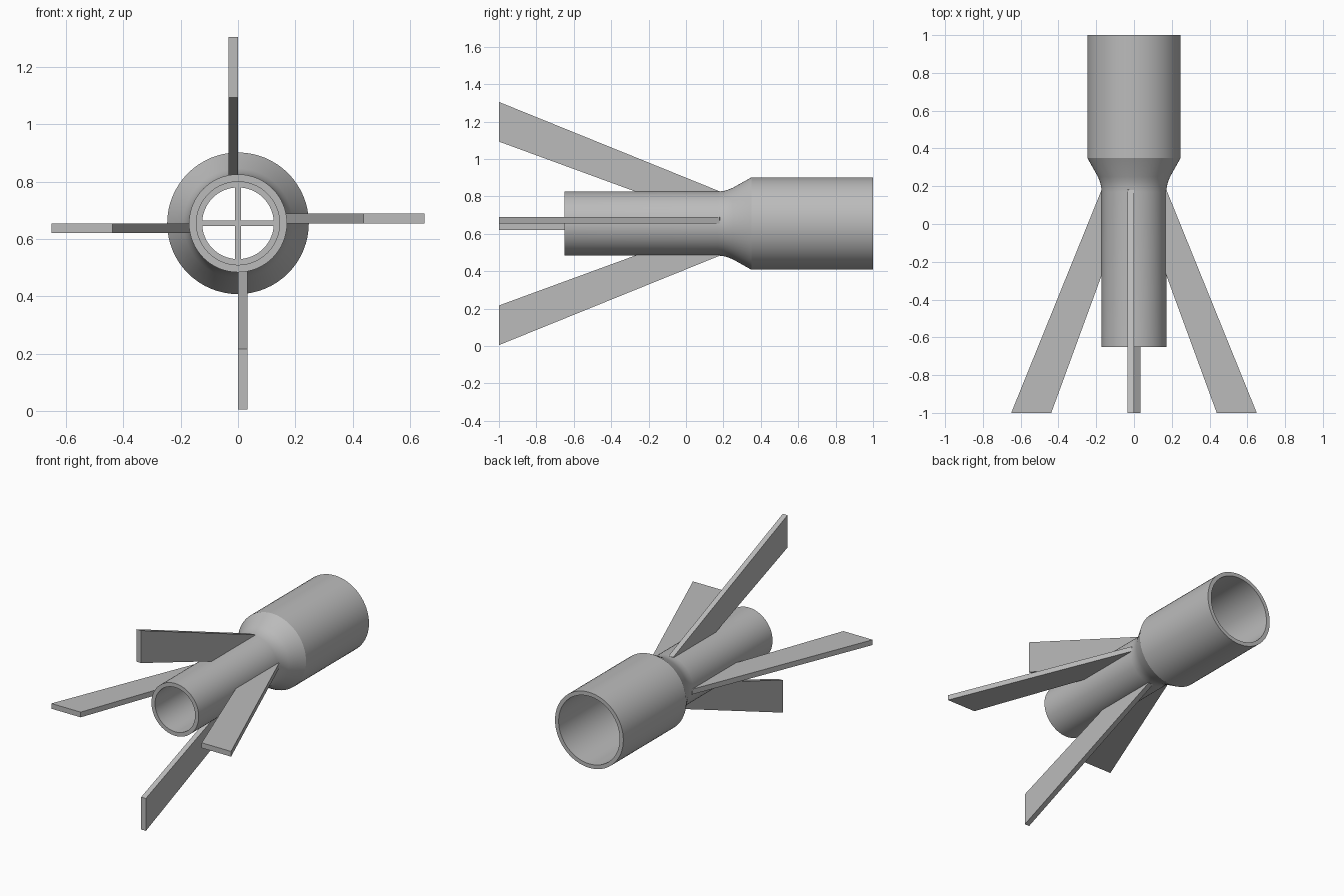
import bpy, bmesh, math
from mathutils import Matrix

cube = bpy.data.objects.get("Cube")
if cube:
    bpy.data.objects.remove(cube, do_unlink=True)

AXIS_Z = 0.655
SIDES = 64

grey = bpy.data.materials.new("plain grey")
grey.use_nodes = True
colour = (0.5, 0.5, 0.5, 1)
grey.diffuse_color = colour
grey.node_tree.nodes["Principled BSDF"].inputs["Base Color"].default_value = colour


def finish(name, bm, smooth=False):
    """Turn a bmesh into a named object lying along the main axis."""
    bmesh.ops.recalc_face_normals(bm, faces=bm.faces[:])
    mesh = bpy.data.meshes.new(name)
    bm.to_mesh(mesh)
    bm.free()
    mesh.materials.append(grey)
    obj = bpy.data.objects.new(name, mesh)
    obj.location.z = AXIS_Z
    bpy.context.collection.objects.link(obj)
    if smooth:
        bpy.ops.object.select_all(action='DESELECT')
        obj.select_set(True)
        bpy.context.view_layer.objects.active = obj
        bpy.ops.object.shade_smooth_by_angle(angle=math.radians(25))
    return obj


def lathe(name, profile):
    """Revolve a closed (y, radius) profile round the y axis."""
    bm = bmesh.new()
    rings = []
    for i in range(SIDES):
        a = 2 * math.pi * i / SIDES
        rings.append([bm.verts.new((r * math.cos(a), y, r * math.sin(a)))
                      for y, r in profile])
    n = len(profile)
    for i in range(SIDES):
        a, b = rings[i], rings[(i + 1) % SIDES]
        for j in range(n):
            k = (j + 1) % n
            bm.faces.new((a[j], a[k], b[k], b[j]))
    return finish(name, bm, smooth=True)


# Hollow body: narrow tube, curved neck, wide tube
wall = 0.026
outer = [(-0.65, 0.171), (0.17, 0.171), (0.20, 0.174), (0.225, 0.181),
         (0.25, 0.191), (0.35, 0.247), (1.0, 0.247)]
inner = [(y, r - wall) for y, r in reversed(outer)]
lathe("body_tube", outer + inner)

# Collar in the throat, with crossed bars
lathe("throat_collar", [(0.1, 0.15), (0.2, 0.15), (0.2, 0.125), (0.1, 0.125)])
for name, size in (("throat_bar_upright", (0.02, 0.1, 0.27)),
                   ("throat_bar_level", (0.27, 0.1, 0.02))):
    bm = bmesh.new()
    bmesh.ops.create_cube(bm, size=1)
    bmesh.ops.scale(bm, vec=size, verts=bm.verts)
    bmesh.ops.translate(bm, vec=(0, 0.15, 0), verts=bm.verts)
    finish(name, bm)

# Four swept fins, each set to one side of the centre plane
fin_outline = [(-1.0, 0.65), (0.18, 0.172), (0.19, 0.156),
               (-0.23, 0.156), (-1.0, 0.438)]
fin_names = ("fin_top", "fin_left", "fin_bottom", "fin_right")
for i, name in enumerate(fin_names):
    bm = bmesh.new()
    face = bm.faces.new([bm.verts.new((0, y, r)) for y, r in fin_outline])
    grown = bmesh.ops.extrude_face_region(bm, geom=[face])
    bmesh.ops.translate(bm, vec=(-0.034, 0, 0),
                        verts=[v for v in grown["geom"]
                               if isinstance(v, bmesh.types.BMVert)])
    bm.transform(Matrix.Rotation(i * math.pi / 2, 4, 'Y'))
    finish(name, bm)
